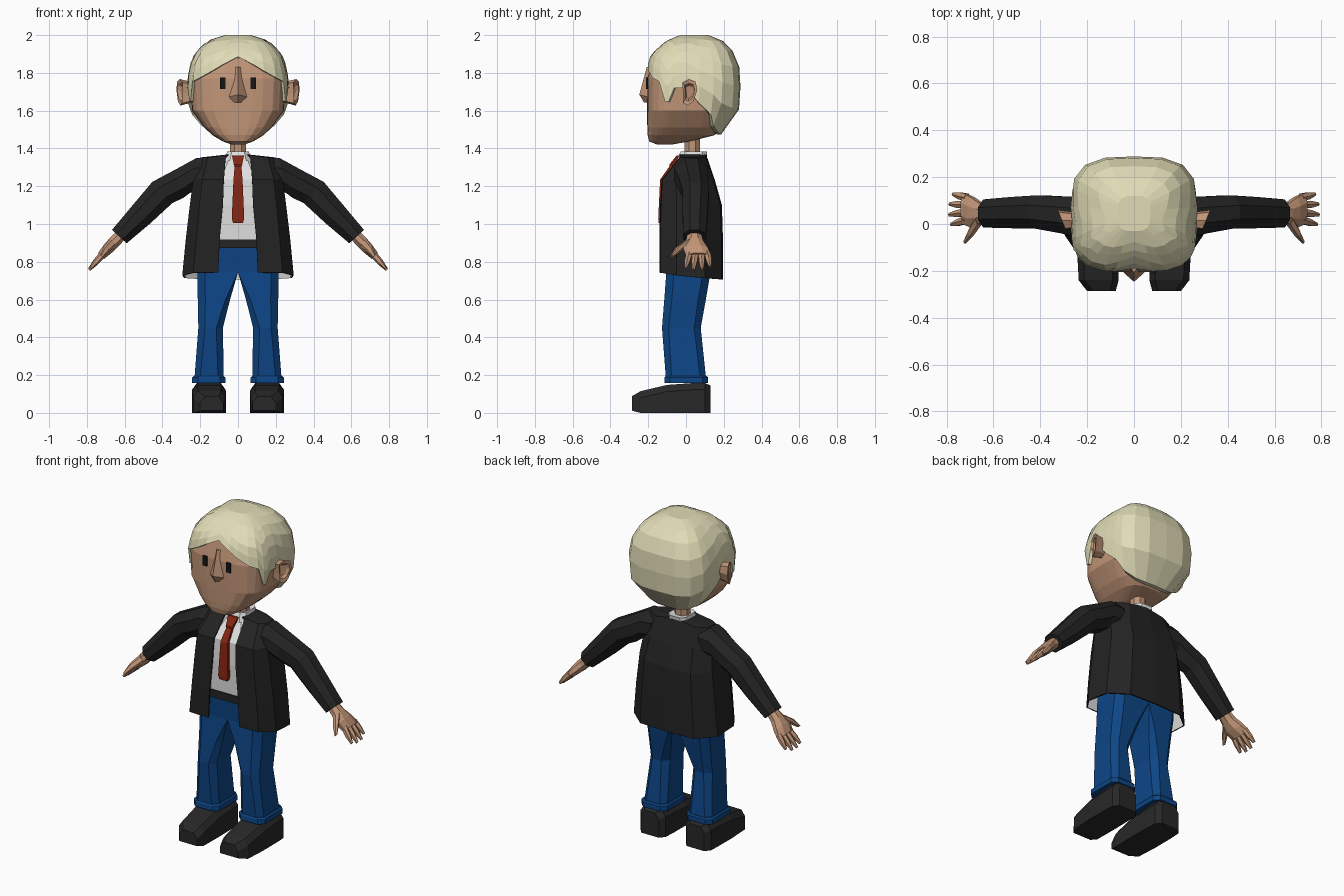
import bpy, bmesh, math
from mathutils import Vector

if "Cube" in bpy.data.objects:
    bpy.data.objects.remove(bpy.data.objects["Cube"])


def colour(name, rgb):
    m = bpy.data.materials.new(name)
    m.diffuse_color = (*rgb, 1)
    m.use_nodes = True
    m.node_tree.nodes["Principled BSDF"].inputs["Base Color"].default_value = m.diffuse_color
    return m


SKIN = colour("skin tan", (0.53, 0.30, 0.185))
HAIR = colour("pale blond", (0.75, 0.71, 0.47))
SUIT = colour("suit black", (0.017, 0.017, 0.017))
SHOE = colour("shoe black", (0.021, 0.021, 0.021))
WHITE = colour("shirt white", (0.75, 0.75, 0.75))
RED = colour("tie red", (0.24, 0.018, 0.006))
BLUE = colour("trouser blue", (0.004, 0.06, 0.24))
DARK = colour("eye black", (0.008, 0.008, 0.008))


def loft(name, rings, mats, closed=True, caps=(True, True), mirror=False):
    """Skin a list of equal-length rings; optionally mirror across x."""
    bm = bmesh.new()
    vs = [[bm.verts.new(p) for p in r] for r in rings]
    n = len(rings[0])
    for a, b in zip(vs, vs[1:]):
        for i in range(n if closed else n - 1):
            j = (i + 1) % n
            bm.faces.new((a[i], a[j], b[j], b[i]))
    if caps[0]:
        bm.faces.new(vs[0][::-1])
    if caps[1]:
        bm.faces.new(vs[-1])
    if all(caps):
        bmesh.ops.recalc_face_normals(bm, faces=bm.faces)
    me = bpy.data.meshes.new(name)
    bm.to_mesh(me)
    bm.free()
    for m in mats if isinstance(mats, list) else [mats]:
        me.materials.append(m)
    ob = bpy.data.objects.new(name, me)
    bpy.context.collection.objects.link(ob)
    if mirror:
        mod = ob.modifiers.new("mirror", 'MIRROR')
        mod.merge_threshold = 0.0005
    return ob


def ring(c, u, v, n=8, turn=0.5):
    """Polygon around c spanning half-axes u and v."""
    c, u, v = Vector(c), Vector(u), Vector(v)
    k = 1 / math.cos(math.pi / n) if turn else 1
    out = []
    for i in range(n):
        a = 2 * math.pi * (i + turn) / n
        out.append(c + u * math.cos(a) * k + v * math.sin(a) * k)
    return out


def slab(x0, x1, y0, y1, z, c=0.03, dz=0.0):
    """Horizontal rectangle with cut corners; dz raises the back."""
    pts = [(x0 + c, y0), (x1 - c, y0), (x1, y0 + c), (x1, y1 - c),
           (x1 - c, y1), (x0 + c, y1), (x0, y1 - c), (x0, y0 + c)]
    return [(x, y, z + (dz if y > 0 else 0)) for x, y in pts]


# ---- Head: profile rows are (z, half width, front y, back y)
SKULL = [(1.42, .03, -.15, -.08), (1.437, .08, -.195, .02), (1.47, .135, -.203, .15),
         (1.51, .178, -.205, .19), (1.60, .243, -.206, .22), (1.77, .253, -.205, .25),
         (1.88, .215, -.178, .24), (1.955, .12, -.09, .16)]
CROWN = [(1.46, .13, -.18, .17), (1.50, .19, -.20, .215), (1.60, .262, -.214, .28),
         (1.75, .272, -.214, .29), (1.85, .252, -.203, .28), (1.90, .232, -.184, .262),
         (1.97, .165, -.105, .195), (2.0, .07, -.03, .12)]
# Hairline: (angle from front centre, height)
LINE = [(0, 1.885), (8, 1.845), (20, 1.81), (38, 1.775), (55, 1.755), (66, 1.65),
        (71, 1.645), (78, 1.72), (88, 1.72), (92, 1.64), (104, 1.58), (116, 1.52),
        (140, 1.485), (165, 1.475), (180, 1.475)]
LINE += [(360 - a, z) for a, z in LINE[-2:0:-1]]


def on_head(prof, deg, z, k=1.0):
    for a, b in zip(prof, prof[1:]):
        if z <= b[0] + 1e-6:
            break
    t = (z - a[0]) / (b[0] - a[0])
    w, f, r = (a[i] + (b[i] - a[i]) * t for i in (1, 2, 3))
    s, c = math.sin(math.radians(deg)), math.cos(math.radians(deg))
    e = 2 / 3.4
    return (k * w * math.copysign(abs(s) ** e, s),
            (f + r) / 2 - k * (r - f) / 2 * math.copysign(abs(c) ** e, c), z)


loft("head", [[on_head(SKULL, a, p[0]) for a, _ in LINE] for p in SKULL], SKIN)
hair_rings = [[on_head(CROWN, a, z, 0.88) for a, z in LINE]]
for s in (0, .25, .48, .68, .84, .94, 1):
    hair_rings.append([on_head(CROWN, a, z + (2.0 - z) * s) for a, z in LINE])
loft("hair", hair_rings, HAIR, caps=(False, True))

# Nose wedge, eyes and ears
loft("nose", [[(-.012, -.19, 1.83), (0, -.208, 1.83), (.012, -.19, 1.83)],
              [(-.058, -.195, 1.67), (0, -.247, 1.685), (.058, -.195, 1.67)],
              [(-.03, -.195, 1.645), (0, -.222, 1.642), (.03, -.195, 1.645)]], SKIN)
loft("eye", [[(x, y, z) for x, z in ((.066, 1.715), (.094, 1.715), (.094, 1.775), (.066, 1.775))]
             for y in (-.211, -.202)], DARK, mirror=True)
ear_shape = ((-.02, 1.75), (.015, 1.767), (.05, 1.755), (.06, 1.71), (.04, 1.65),
             (.01, 1.627), (-.015, 1.64), (-.015, 1.69))


def ear_ring(x, k, slope):
    return [(x + slope * y, .018 + (y - .018) * k, 1.7 + (z - 1.7) * k) for y, z in ear_shape]


loft("ear", [ear_ring(.23, .75, 0), ear_ring(.275, .9, .35), ear_ring(.302, 1, .4),
             ear_ring(.298, .68, .4), ear_ring(.282, .5, .4)], SKIN, mirror=True)

# ---- Neck, collar, shirt, tie
loft("neck", [ring((0, .033, z), (.043, 0, 0), (0, .042, 0)) for z in (1.33, 1.52)], SKIN)
loft("collar", [slab(-a, a, y0, y1, z, .025) for z, a, y0, y1 in
                ((1.335, .068, -.05, .105), (1.385, .058, -.028, .112),
                 (1.38, .046, -.015, .09))], WHITE)
loft("shirt", [slab(-.13, .13, -.122, .12, .90), slab(-.13, .13, -.126, .12, 1.1),
               slab(-.12, .12, -.118, .1, 1.235), slab(-.075, .075, -.028, .08, 1.355)], WHITE)
tie = [(1.005, .026, -.146), (1.03, .033, -.147), (1.235, .024, -.137),
       (1.305, .018, -.088), (1.315, .022, -.088), (1.362, .032, -.05)]
loft("tie", [[(-w, y, z), (w, y, z), (w, y + .025, z), (-w, y + .025, z)]
             for z, w, y in tie], RED)

# ---- Jacket body: open front shell with a pale lining
jacket = []
for z, w, f, b, op, drop in ((.742, .295, -.14, .195, .105, .035), (.92, .277, -.14, .196, .097, .01),
                             (1.10, .255, -.138, .19, .08, 0), (1.235, .237, -.13, .152, .075, 0),
                             (1.352, .2, -.035, .112, .066, 0), (1.367, .066, -.035, .112, .05, 0)):
    d = b - f
    jacket.append([(op, f, z), (max(op, w * .8), f + .005, z), (w, f + d * .27, z - drop * .4),
                   (w * .97, f + d * .72, z - drop * .8), (w * .62, b - .008, z - drop),
                   (0, b, z - drop)])
ob = loft("jacket_body", jacket, [SUIT, WHITE], closed=False, caps=(False, False), mirror=True)
sol = ob.modifiers.new("lining", 'SOLIDIFY')
sol.thickness, sol.offset, sol.material_offset = 0.008, -1, 1

# ---- Sleeves: top and bottom outline points with depth range
sleeve = []
for t, q, y0, y1 in (((.15, 1.352), (.18, 1.17), -.055, .11), ((.22, 1.352), (.25, 1.165), -.06, .115),
                     ((.32, 1.297), (.29, 1.135), -.04, .118), ((.455, 1.225), (.345, 1.11), -.02, .122),
                     ((.56, 1.10), (.465, 1.0), -.018, .115), ((.668, .97), (.588, .897), -.015, .105)):
    u = Vector((t[0] - q[0], 0, t[1] - q[1])) / 2
    sleeve.append(ring(((t[0] + q[0]) / 2, (y0 + y1) / 2, (t[1] + q[1]) / 2),
                       u * .97, (0, (y1 - y0) / 2, 0)))
loft("sleeve", sleeve, SUIT, mirror=True)

# ---- Hands: palm plus tapered fingers
across = Vector((.72, 0, .69))
palm = [((.615, .045, .945), .03, .036), ((.655, .045, .905), .032, .045),
        ((.69, .05, .868), .03, .065), ((.725, .065, .83), .022, .066)]
loft("palm", [ring(c, across * h, (0, d, 0)) for c, h, d in palm], SKIN, mirror=True)


def finger(name, pts, radii):
    loft(name, [ring(p, across * r, (0, r, 0), 6, 0) for p, r in zip(pts, radii)],
         SKIN, mirror=True)


for i, (y, y2, reach) in enumerate(((.018, -.002, .9), (.05, .04, 1.0), (.082, .085, .98), (.113, .127, .8))):
    a, b = Vector((.712, y, .845)), Vector((.712 + .076 * reach, y2, .845 - .087 * reach))
    finger(f"finger_{i + 1}", [a, a.lerp(b, .55), b], (.019, .017, .008))
finger("thumb", [(.66, .02, .905), (.695, -.035, .868), (.722, -.075, .828)], (.026, .021, .009))

# ---- Belt, trousers and turn-ups
loft("belt", [slab(-.19, .19, -.128, .13, z) for z in (.872, .918)], SUIT)
legs = [(.165, .075, .232, -.105, .108, .03), (.45, .08, .21, -.127, .078, .035),
        (.60, .042, .213, -.115, .105, .04), (.745, 0, .215, -.104, .13, .04),
        (.89, 0, .2, -.115, .13, .04)]
rows = []
for z, x0, x1, y0, y1, c in legs:
    ci = c * min(1, x0 / .07)
    rows.append([(x0 + ci, y0, z), (x1 - c, y0, z), (x1, y0 + c, z), (x1, y1 - c, z),
                 (x1 - c, y1, z), (x0 + ci, y1, z), (x0, y1 - ci - .001, z), (x0, y0 + ci + .001, z)])
loft("trouser_leg", rows, BLUE, mirror=True)
loft("turn_up", [slab(.066, .243, -.115, .117, .158), slab(.066, .243, -.114, .117, .187),
                 slab(.074, .234, -.108, .11, .195)], BLUE, mirror=True)

# ---- Shoes: sections from toe to heel
shoe = []
for y, x0, x1, top, low in ((-.287, .078, .2, .088, .012), (-.24, .066, .236, .115, 0),
                            (-.1, .064, .244, .148, 0), (.04, .066, .243, .158, 0),
                            (.10, .07, .24, .158, 0), (.13, .095, .215, .145, 0)):
    shoe.append([(x0, y, low), (x1, y, low), (x1, y, top - .035), (x1 - .025, y, top),
                 (x0 + .025, y, top), (x0, y, top - .035)])
loft("shoe", shoe, SHOE, mirror=True)
